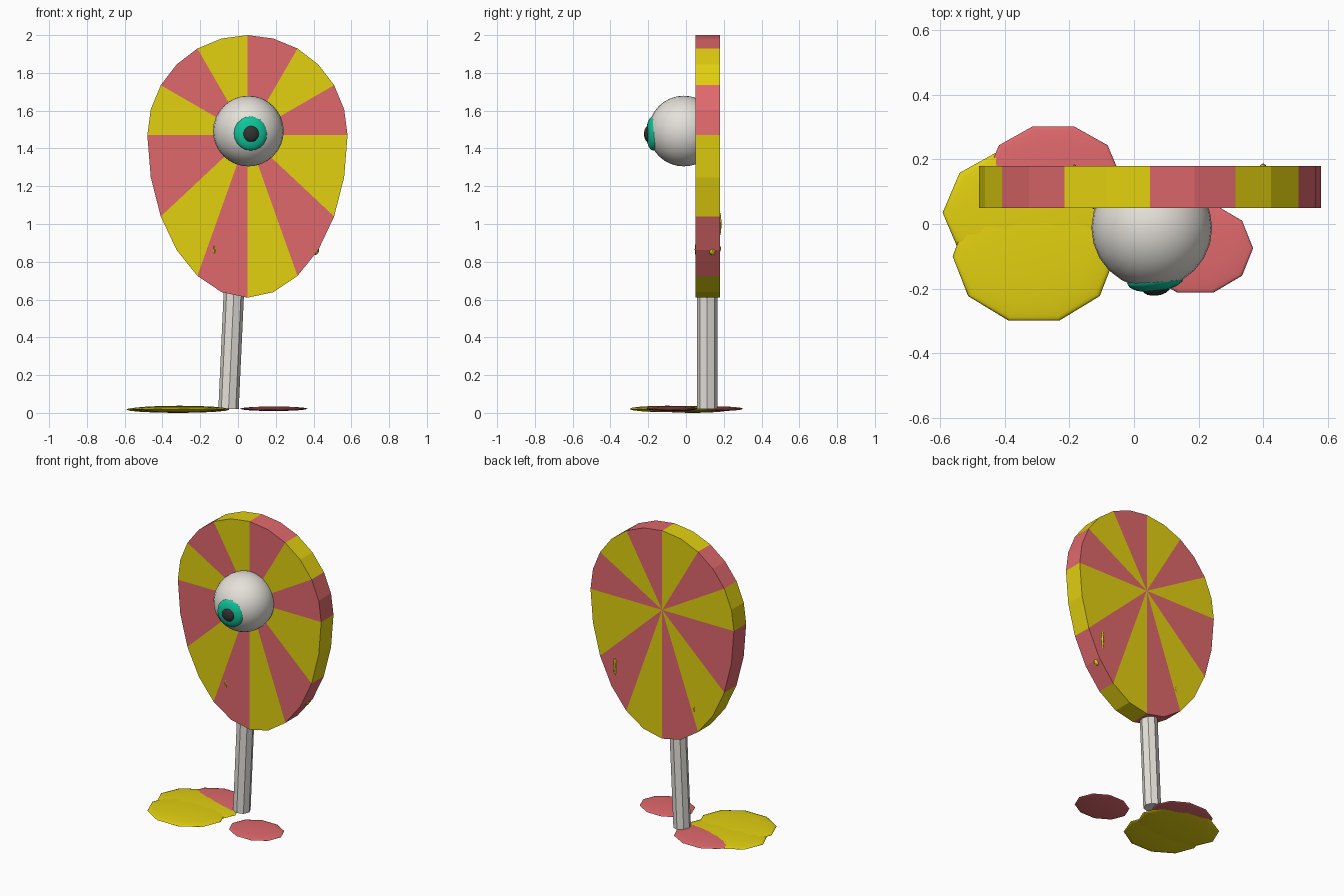
import bpy, bmesh
from math import sin, cos, pi, radians
from mathutils import Vector

cube = bpy.data.objects.get("Cube")
if cube:
    bpy.data.objects.remove(cube, do_unlink=True)


def material(name, rgb):
    m = bpy.data.materials.new(name)
    m.use_nodes = True
    m.diffuse_color = (*rgb, 1)
    bsdf = next(n for n in m.node_tree.nodes if n.type == "BSDF_PRINCIPLED")
    bsdf.inputs["Base Color"].default_value = (*rgb, 1)
    return m


pink = material("candy pink", (0.74, 0.14, 0.15))
yellow = material("candy yellow", (0.76, 0.63, 0.005))
white = material("warm white", (0.78, 0.75, 0.70))
teal = material("iris teal", (0.005, 0.56, 0.32))
black = material("pupil black", (0.033, 0.033, 0.033))


def ellipsoid(name, centre, radii, mat, segments=16, rings=10, turn=(0, 0, 0), smooth=True):
    bpy.ops.mesh.primitive_uv_sphere_add(segments=segments, ring_count=rings, radius=1,
                                         location=centre, rotation=turn)
    obj = bpy.context.object
    obj.name = name
    obj.scale = radii
    obj.data.materials.append(mat)
    if smooth:
        bpy.ops.object.shade_smooth_by_angle(angle=radians(40))
    return obj


# Egg-shaped candy disc with twelve alternating wedges, two rim segments each
SEGMENTS, HUB_X, HUB_Z, RADIUS, DROP = 24, 0.05, 1.47, 0.53, 0.86
bm = bmesh.new()
layers = []
for y in (0.05, 0.18):
    hub = bm.verts.new((HUB_X, y, HUB_Z))
    rim = []
    for i in range(SEGMENTS):
        a = 2 * pi * i / SEGMENTS
        height = RADIUS if cos(a) > 0 else DROP
        rim.append(bm.verts.new((HUB_X + RADIUS * sin(a), y, HUB_Z + height * cos(a))))
    layers.append((hub, rim))
(front_hub, front), (back_hub, back) = layers
for i in range(SEGMENTS):
    j = (i + 1) % SEGMENTS
    for corners in ((front_hub, front[i], front[j]),
                    (back_hub, back[j], back[i]),
                    (front[i], back[i], back[j], front[j])):
        bm.faces.new(corners).material_index = (i // 2) % 2
bmesh.ops.recalc_face_normals(bm, faces=bm.faces)
mesh = bpy.data.meshes.new("candy_disc")
bm.to_mesh(mesh)
bm.free()
mesh.materials.append(pink)
mesh.materials.append(yellow)
disc = bpy.data.objects.new("candy_disc", mesh)
bpy.context.collection.objects.link(disc)

# Leaning eight-sided stick
low, high = Vector((-0.05, 0.112, 0.022)), Vector((-0.02, 0.112, 0.68))
axis = high - low
bpy.ops.mesh.primitive_cylinder_add(vertices=8, radius=0.054, depth=axis.length,
                                    location=(low + high) / 2,
                                    rotation=axis.to_track_quat("Z", "Y").to_euler())
bpy.context.object.name = "stick"
bpy.context.object.data.materials.append(white)

# Eyeball, iris and pupil
ellipsoid("eyeball", (0.055, -0.012, 1.492), (0.187,) * 3, white, 24, 16)
gaze = (0, 0, radians(7))
ellipsoid("iris", (0.067, -0.174, 1.48), (0.089, 0.036, 0.091), teal, turn=gaze)
ellipsoid("pupil", (0.069, -0.2, 1.477), (0.043, 0.022, 0.043), black, turn=gaze)

# Melted puddles: x, y, half width, half depth, centre height, half thickness
puddles = {
    "front_puddle": (-0.31, -0.10, 0.252, 0.21, 0.021, 0.017, yellow),
    "middle_puddle": (-0.318, 0.035, 0.275, 0.21, 0.018, 0.018, yellow),
    "back_puddle": (-0.25, 0.15, 0.208, 0.16, 0.022, 0.013, pink),
    "left_puddle": (0.19, -0.075, 0.179, 0.145, 0.022, 0.012, pink),
}
for name, (x, y, rx, ry, z, rz, mat) in puddles.items():
    # A quarter turn of the ring puts vertices at the front and back
    puddle = ellipsoid(name, (x, y, z), (rx, ry, rz), mat, 10, 8)
    for v in puddle.data.vertices:
        v.co.xy = (-v.co.y, v.co.x)

# Small drips breaking through the disc
for name, centre, radii in (
        ("back_drip", (0.40, 0.17, 1.0), (0.012, 0.018, 0.08)),
        ("edge_drip", (0.405, 0.14, 0.86), (0.025, 0.02, 0.025)),
        ("front_drip", (-0.125, 0.06, 0.865), (0.008, 0.014, 0.045)),
        ("small_drip", (-0.185, 0.175, 0.87), (0.006, 0.01, 0.02))):
    ellipsoid(name, centre, radii, yellow, 8, 6)
